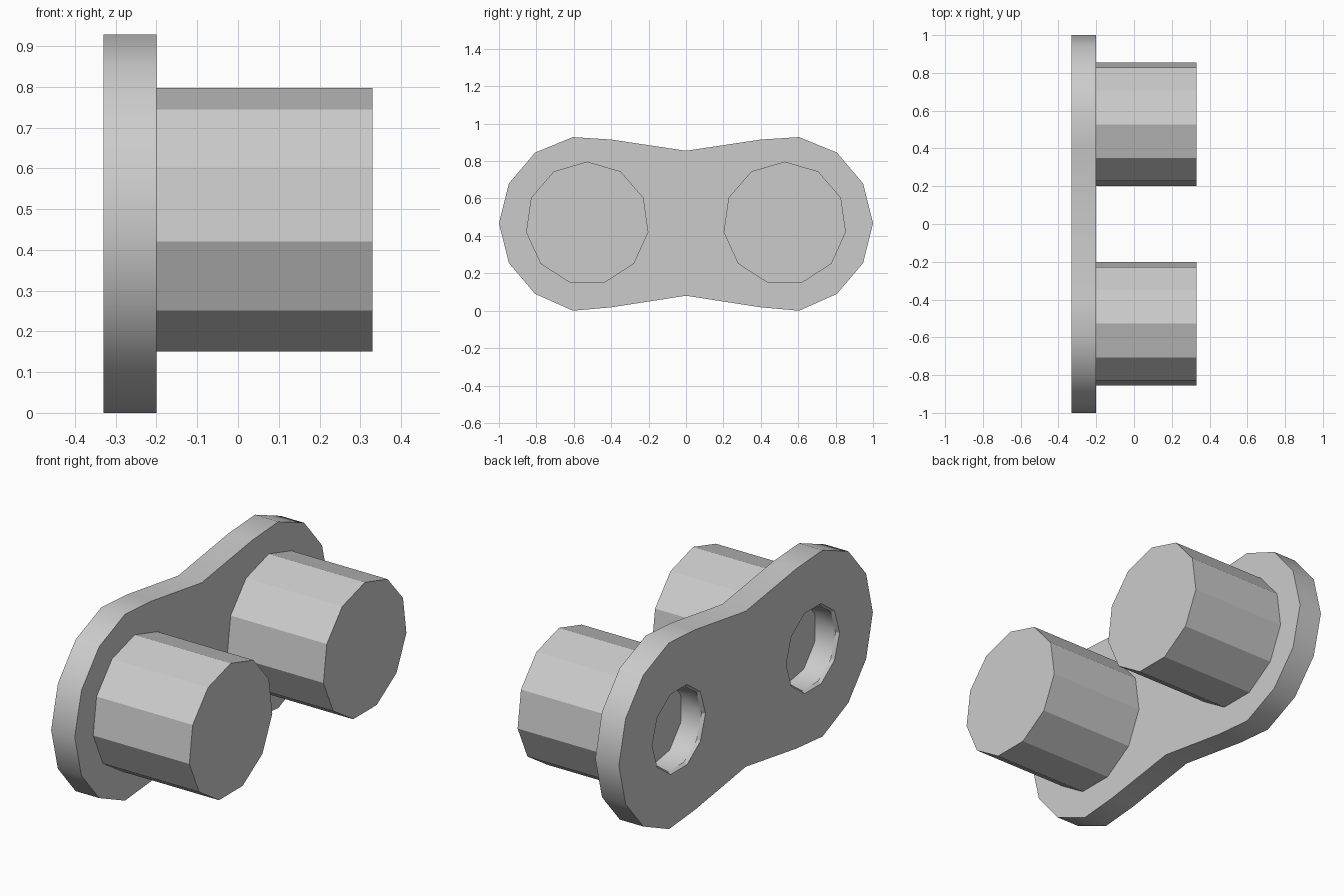
import bpy, bmesh
from math import cos, sin, tau, pi, radians

if "Cube" in bpy.data.objects:
    bpy.data.objects.remove(bpy.data.objects["Cube"], do_unlink=True)

grey = bpy.data.materials.new("plain grey")
grey.use_nodes = True
grey.diffuse_color = (0.6, 0.6, 0.6, 1)
grey.node_tree.nodes["Principled BSDF"].inputs["Base Color"].default_value = grey.diffuse_color

MID_Z = 0.467
PIN_Y = 0.528
BACK, FACE, TIP = -0.33, -0.2, 0.33


def polygon(y, radius, sides, start=0.0):
    """Regular polygon as (y, z) points."""
    return [(y + radius * cos(start + tau * i / sides),
             MID_Z + radius * sin(start + tau * i / sides)) for i in range(sides)]


def loop(bm, x, points):
    """Closed loop of edges in the plane at x."""
    verts = [bm.verts.new((x, y, z)) for y, z in points]
    return [bm.edges.new((a, b)) for a, b in zip(verts, verts[1:] + verts[:1])]


def bridge(bm, *loops):
    for a, b in zip(loops, loops[1:]):
        bmesh.ops.bridge_loops(bm, edges=a + b)


def finish(bm, name):
    bmesh.ops.recalc_face_normals(bm, faces=bm.faces[:])
    mesh = bpy.data.meshes.new(name)
    bm.to_mesh(mesh)
    bm.free()
    mesh.materials.append(grey)
    obj = bpy.data.objects.new(name, mesh)
    bpy.context.collection.objects.link(obj)
    bpy.ops.object.select_all(action='DESELECT')
    obj.select_set(True)
    bpy.context.view_layer.objects.active = obj
    bpy.ops.object.shade_smooth_by_angle(angle=radians(30))


# Link plate: waisted outline, mirrored across y
half = [(0.4, 0.915), (0.605, 0.928), (0.807, 0.845), (0.947, 0.68), (1.0, 0.467),
        (0.947, 0.255), (0.807, 0.09), (0.605, 0.0), (0.4, 0.018)]
outline = [(0, 0.855)] + half + [(0, 0.08)] + [(-y, z) for y, z in reversed(half)]

bm = bmesh.new()
back_edges = loop(bm, BACK, outline)
face_edges = loop(bm, FACE, outline)
bridge(bm, back_edges, face_edges)

# Plate bores, slightly flared at the back
for side in (-1, 1):
    y = side * PIN_Y
    rim = loop(bm, BACK, polygon(y, 0.21, 10))
    throat = loop(bm, BACK + 0.015, polygon(y, 0.2, 10))
    mouth = loop(bm, FACE, polygon(y, 0.198, 9))
    bridge(bm, rim, throat, mouth)
    back_edges += rim
    face_edges += mouth
for edges in (back_edges, face_edges):
    bmesh.ops.triangle_fill(bm, edges=edges, use_beauty=True)
finish(bm, "link_plate")

# Hollow pins, seated a little way into the plate
for side, name in ((-1, "front_pin"), (1, "back_pin")):
    bm = bmesh.new()
    y = side * PIN_Y
    rings = [loop(bm, x, polygon(y, radius, 11, pi / 2)) for x, radius in
             ((FACE - 0.01, 0.33), (TIP, 0.33), (TIP, 0.225), (FACE - 0.01, 0.225))]
    bridge(bm, *rings, rings[0])
    finish(bm, name)
